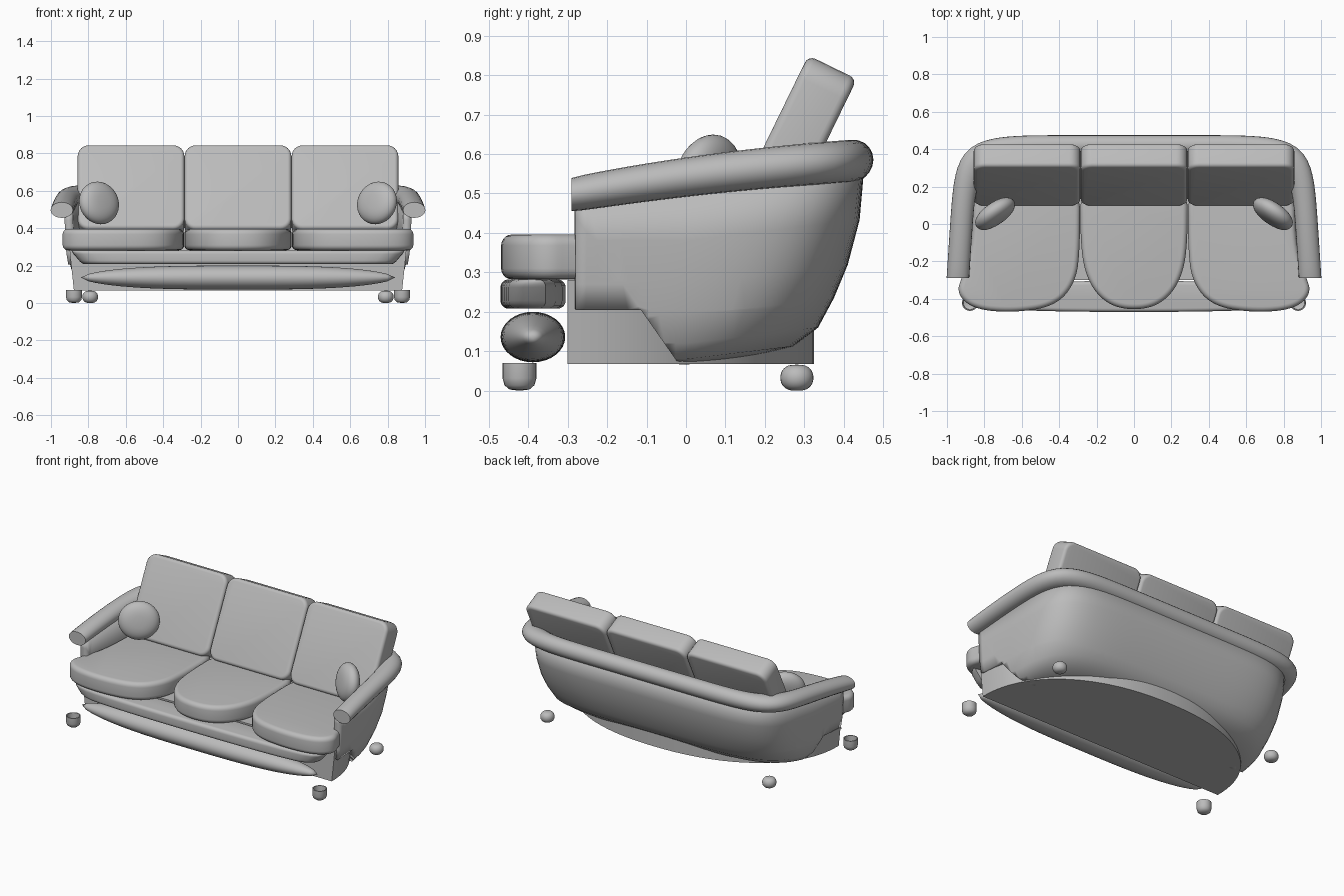
import bpy, bmesh, math
from mathutils import Matrix, Vector

cube = bpy.data.objects.get("Cube")
if cube:
    bpy.data.objects.remove(cube, do_unlink=True)

grey = bpy.data.materials.new("grey_fabric")
grey.use_nodes = True
colour = (0.5, 0.5, 0.5, 1)
grey.diffuse_color = colour
grey.node_tree.nodes["Principled BSDF"].inputs["Base Color"].default_value = colour


def finish(name, bm, matrix=None, angle=40):
    """Turn the bmesh into a shaded object."""
    if matrix:
        bm.transform(matrix)
    bmesh.ops.recalc_face_normals(bm, faces=bm.faces[:])
    mesh = bpy.data.meshes.new(name)
    bm.to_mesh(mesh)
    bm.free()
    mesh.materials.append(grey)
    obj = bpy.data.objects.new(name, mesh)
    bpy.context.collection.objects.link(obj)
    bpy.ops.object.select_all(action='DESELECT')
    bpy.context.view_layer.objects.active = obj
    obj.select_set(True)
    bpy.ops.object.shade_smooth_by_angle(angle=math.radians(angle))
    return obj


def rounded(points, times=3):
    """Cut the corners of a closed outline."""
    for _ in range(times):
        new = []
        for (ax, ay), (bx, by) in zip(points, points[1:] + points[:1]):
            new += [(ax * .75 + bx * .25, ay * .75 + by * .25),
                    (ax * .25 + bx * .75, ay * .25 + by * .75)]
        points = new
    return points


def inset(points, d):
    """Move a counterclockwise outline inwards."""
    out = []
    for i, (x, y) in enumerate(points):
        (ax, ay), (bx, by) = points[i - 1], points[(i + 1) % len(points)]
        t = Vector((bx - ax, by - ay)).normalized()
        out.append((x - t.y * d, y + t.x * d))
    return out


def bridge(bm, rows):
    """Skin neighbouring rows of vertices."""
    for a, b in zip(rows, rows[1:]):
        for j in range(len(a) - 1):
            bm.faces.new((a[j], a[j + 1], b[j + 1], b[j]))


def prism(name, outline, z0, z1, soft=0, taper=1):
    """Upright slab from an outline, with soft rims."""
    rings = [(0, z0), (0, z1)]
    if soft:
        arc = [math.pi / 2 * k / 5 for k in range(6)]
        low = [(soft * (1 - math.sin(a)), z0 + soft * (1 - math.cos(a))) for a in arc]
        rings = low + [(d, z0 + z1 - z) for d, z in low[::-1]]
    bm = bmesh.new()
    rows = []
    for d, z in rings:
        s = taper + (1 - taper) * (z - z0) / (z1 - z0)
        rows.append([bm.verts.new((x * s, y, z)) for x, y in inset(outline, d)])
    bm.faces.new(rows[0][::-1])
    bm.faces.new(rows[-1])
    bridge(bm, [row + row[:1] for row in rows])
    return finish(name, bm)


def lathe(name, profile, matrix, steps=32):
    bm = bmesh.new()
    verts = [bm.verts.new((r, 0, z)) for r, z in profile]
    edges = [bm.edges.new(pair) for pair in zip(verts, verts[1:])]
    bmesh.ops.spin(bm, geom=verts + edges, cent=(0, 0, 0), axis=(0, 0, 1),
                   angle=math.tau, steps=steps)
    bmesh.ops.remove_doubles(bm, verts=bm.verts[:], dist=1e-5)
    return finish(name, bm, matrix)


def half_round(w, y0, y1, power, pinch=0, steps=80):
    """Squared half ellipse from left front to right front, narrower at the back."""
    points = []
    for i in range(steps + 1):
        a = math.pi * i / steps
        c, s = math.cos(a), math.sin(a)
        r = (abs(c) ** power + abs(s) ** power) ** (-1 / power)
        points.append((w * r * c * (1 - pinch * r * s), y0 + (y1 - y0) * r * s))
    return points


# Base with a curved back
prism("base", half_round(.9, -.3, .325, 2.2), .068, .28, 0, .975)

# Outer shell of back and arms, open at the front
FRONT = -.28
levels = [(.66, .08, .075), (.80, .20, .066), (.855, .275, .08), (.885, .335, .12),
          (.905, .375, .19), (.918, .41, .27), (.925, .44, .38), (.928, .452, None)]
bm = bmesh.new()
rows = []
for i, (w, back, z) in enumerate(levels):
    row = []
    for x, y in half_round(w, FRONT, back, 3.5 + .5 * i, .045):
        height = .48 + (y - FRONT) * .12 if z is None else z + max(0, y) * .12
        row.append(bm.verts.new((x, y, height)))
    rows.append(row)
bridge(bm, rows)
# Cut away the lower front corners
for spot, normal in (((0, 0, .205), (0, 0, 1)), ((0, -.02, .07), (0, 1, .7))):
    bmesh.ops.bisect_plane(bm, geom=bm.verts[:] + bm.edges[:] + bm.faces[:],
                           plane_co=spot, plane_no=normal)
corner = []
for f in bm.faces:
    c = f.calc_center_median()
    if c.z < .205 and c.y + .02 + (c.z - .07) * .7 < 0:
        corner.append(f)
bmesh.ops.delete(bm, geom=corner, context='FACES')
shell = finish("shell", bm)
solid = shell.modifiers.new("thickness", 'SOLIDIFY')
solid.thickness = .045
solid.offset = -1

# Padded roll along the arms and back
bm = bmesh.new()
rows = []
for k in range(20):
    a = math.tau * k / 20
    c, s = math.cos(a), math.sin(a)
    row = []
    for x, y in half_round(.942 + .06 * c, -.29, .42 + .055 * c, 7.5, .05):
        t = (y + .29) / .71
        z = .497 + .125 * t - .04 * t * t + (.042 + .012 * t ** .5) * s
        row.append(bm.verts.new((x, y, z)))
    rows.append(row)
bridge(bm, rows + rows[:1])
for end in (0, -1):
    bm.faces.new([row[end] for row in rows])
finish("arm_and_back_roll", bm)

# Front rail and the tapered roll below it
rail = [(-.9, -.305), (-.89, -.44), (-.6, -.465), (0, -.472)]
rail += [(-x, y) for x, y in rail[2::-1]]
prism("front_rail", rounded(rail, 2), .208, .282, .02, .93)
taper = [((1 - abs(k / 20) ** 3) ** .6, .84 * k / 20) for k in range(-20, 21)]
lathe("front_roll", taper, Matrix.Translation((0, -.388, .136))
      @ Matrix.Diagonal((1, .082, .064, 1)) @ Matrix.Rotation(math.pi / 2, 4, 'Y'))

# Seat cushions
middle = [(-.287, .25), (-.287, -.1), (-.26, -.27), (-.19, -.39), (-.08, -.455)]
middle += [(-x, y) for x, y in middle[::-1]]
prism("middle_seat", rounded(middle), .282, .396, .028)
side = [(.288, .25), (.288, -.12), (.31, -.31), (.42, -.44), (.65, -.475),
        (.86, -.455), (.95, -.37), (.915, -.27), (.865, -.12), (.855, .25)]
for label, s in (("left", 1), ("right", -1)):
    prism(label + "_seat", rounded([(s * x, y) for x, y in side][::s]), .282, .396, .028)

# Leaning back cushions
for label, x in (("right", -.572), ("middle", 0), ("left", .572)):
    bm = bmesh.new()
    bmesh.ops.create_cube(bm, size=1, matrix=Matrix.Diagonal((.57, .137, .5, 1)))
    corners = [e for e in bm.edges if abs(e.verts[0].co.y - e.verts[1].co.y) > .1]
    bmesh.ops.bevel(bm, geom=corners, offset=.06, segments=6, profile=.5, affect='EDGES')
    rims = [e for e in bm.edges if abs(e.verts[0].co.y - e.verts[1].co.y) < .01]
    bmesh.ops.bevel(bm, geom=rims, offset=.02, segments=4, profile=.5, affect='EDGES')
    lean = Matrix.Translation((x, .262, .595)) @ Matrix.Rotation(math.radians(-26), 4, 'X')
    finish(label + "_back_cushion", bm, lean)

# Round pillows and feet, mirrored
cup = [(0, 0), (.025, .003), (.038, .014), (.043, .032), (.043, .07),
       (.037, .07), (.035, .035), (0, .02)]
ball = [(abs(math.sin(a)) ** .7, -math.cos(a))
        for a in (math.pi * k / 16 for k in range(17))]
for label, s in (("left", 1), ("right", -1)):
    place = (Matrix.Translation((s * .743, .055, .535))
             @ Matrix.Rotation(math.radians(-35 * s), 4, 'Z')
             @ Matrix.Rotation(math.radians(-12), 4, 'X')
             @ Matrix.Diagonal((.122, .052, .116, 1))
             @ Matrix.Rotation(math.pi / 2, 4, 'X'))
    lathe(label + "_pillow", ball, place)
    lathe(label + "_front_foot", cup, Matrix.Translation((s * .877, -.422, 0)), 24)
    lathe(label + "_back_foot", ball, Matrix.Translation((s * .79, .281, .033))
          @ Matrix.Diagonal((.042, .042, .033, 1)), 24)
